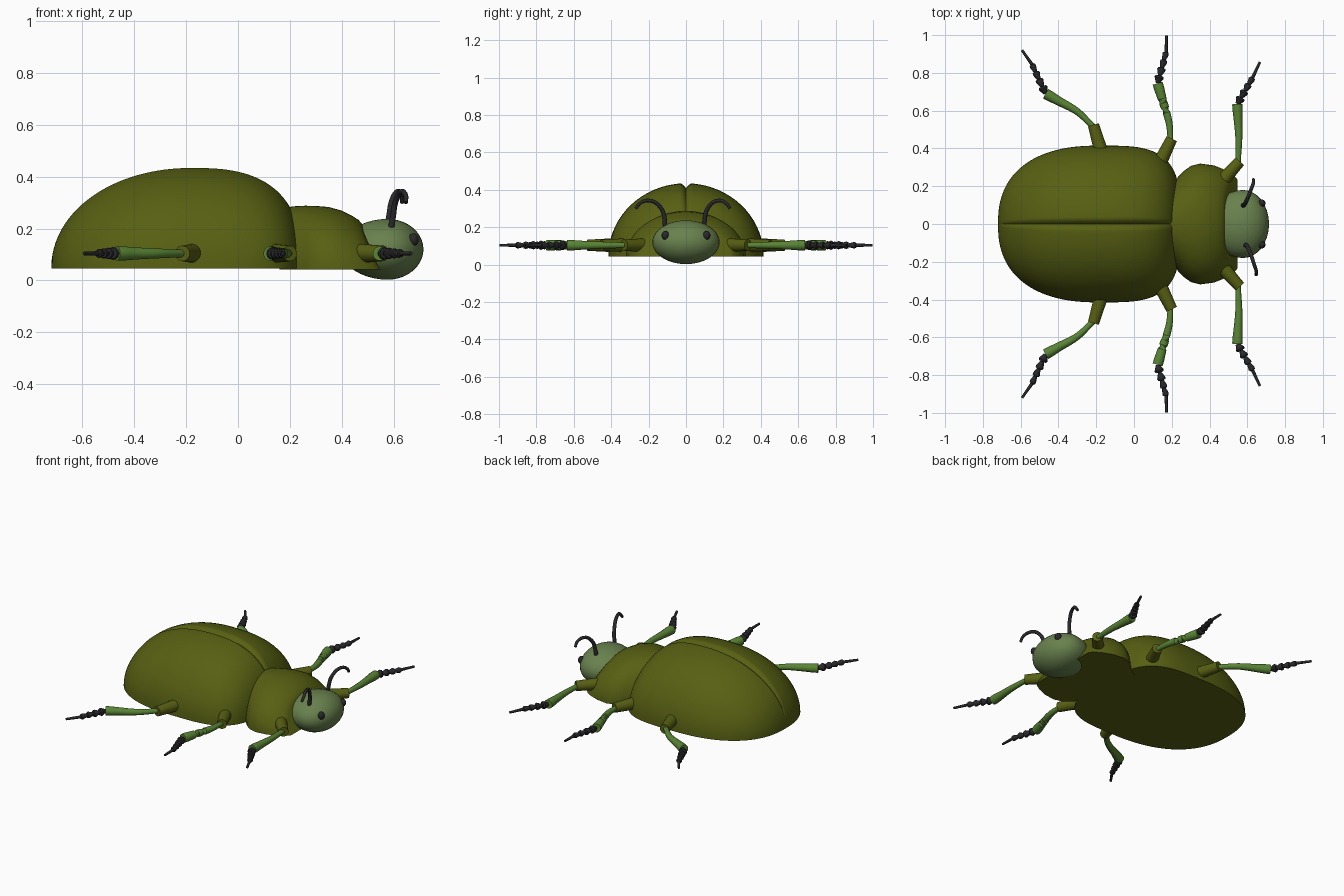
import bpy, bmesh, math
from mathutils import Vector

if "Cube" in bpy.data.objects:
    bpy.data.objects.remove(bpy.data.objects["Cube"])


def material(name, rgb):
    m = bpy.data.materials.new(name)
    m.diffuse_color = (*rgb, 1)
    m.use_nodes = True
    m.node_tree.nodes["Principled BSDF"].inputs["Base Color"].default_value = m.diffuse_color
    return m


OLIVE = material("olive shell", (0.095, 0.115, 0.006))
HEAD = material("sage head", (0.14, 0.22, 0.075))
GREEN = material("leaf green", (0.10, 0.23, 0.035))
BLACK = material("charcoal", (0.022, 0.022, 0.025))


def finish(bm, name, mat, angle=40):
    bmesh.ops.remove_doubles(bm, verts=bm.verts[:], dist=1e-5)
    bmesh.ops.recalc_face_normals(bm, faces=bm.faces[:])
    me = bpy.data.meshes.new(name)
    bm.to_mesh(me)
    bm.free()
    me.materials.append(mat)
    ob = bpy.data.objects.new(name, me)
    bpy.context.collection.objects.link(ob)
    bpy.ops.object.select_all(action='DESELECT')
    ob.select_set(True)
    bpy.context.view_layer.objects.active = ob
    bpy.ops.object.shade_smooth_by_angle(angle=math.radians(angle))
    return ob


def loft(name, rings, mat, angle=40):
    """Skin closed rings of points and cap both ends."""
    bm = bmesh.new()
    vr = [[bm.verts.new(p) for p in r] for r in rings]
    n = len(vr[0])
    for a, b in zip(vr, vr[1:]):
        for i in range(n):
            j = (i + 1) % n
            bm.faces.new((a[i], a[j], b[j], b[i]))
    bm.faces.new(vr[0])
    bm.faces.new(vr[-1])
    return finish(bm, name, mat, angle)


def tube(name, pts, radii, mat, sides=14):
    pts = [Vector(p) for p in pts]
    rings = []
    for i, (p, r) in enumerate(zip(pts, radii)):
        d = (pts[min(i + 1, len(pts) - 1)] - pts[max(i - 1, 0)]).normalized()
        ref = Vector((1, 0, 0)) if abs(d.z) > 0.5 or abs(d.x) < 0.3 else Vector((0, 0, 1))
        if name.endswith("antenna"):
            ref = Vector((1, 0, 0))
        u = d.cross(ref).normalized()
        v = d.cross(u)
        rings.append([p + r * (u * math.cos(k * math.tau / sides) + v * math.sin(k * math.tau / sides))
                      for k in range(sides)])
    return loft(name, rings, mat)


def ellipsoid(name, center, scale, mat, back=1.0):
    bm = bmesh.new()
    bmesh.ops.create_uvsphere(bm, u_segments=32, v_segments=20, radius=1)
    for v in bm.verts:
        sx = scale[0] * (back if v.co.x < 0 else 1)
        v.co = Vector((center[0] + v.co.x * sx, center[1] + v.co.y * scale[1], center[2] + v.co.z * scale[2]))
    return finish(bm, name, mat, 60)


def smooth_path(pts, steps=5):
    """Catmull-Rom through the points."""
    p = [Vector(q) for q in pts]
    p = [2 * p[0] - p[1]] + p + [2 * p[-1] - p[-2]]
    out = []
    for i in range(1, len(p) - 2):
        a, b, c, d = p[i - 1:i + 3]
        for s in range(steps):
            t = s / steps
            out.append(0.5 * (2 * b + (c - a) * t + (2 * a - 5 * b + 4 * c - d) * t * t
                              + (3 * b - a - 3 * c + d) * t ** 3))
    return out + [p[-2]]


FLOOR = 0.045


def superellipse(u, n):
    return max(0.0, 1 - abs(u) ** n) ** (1 / n)


# Wing cases: half dome with a seam groove along the middle
angles = [i * 5 for i in range(17)] + [83, 85, 86.5, 88, 89, 90]
angles += [180 - a for a in reversed(angles[:-1])]
rings = []
for i in range(1, 64):
    s = math.sin(math.radians(-90 + 180 * i / 64))
    if s < 0:
        x, w, h = -0.18 + 0.54 * s, 0.415 * superellipse(s, 2.4), 0.39 * superellipse(s, 2.05)
    else:
        x, w, h = -0.18 + 0.426 * s, 0.415 * superellipse(s, 3.5), 0.39 * superellipse(s, 2.7)
    ring = []
    for a in angles:
        c, sn = math.cos(math.radians(a)), math.sin(math.radians(a))
        groove = 0.026 * max(0, 1 - abs(c) / 0.07) ** 1.5 * h / 0.39
        ring.append((x, w * c, FLOOR + h * sn - groove))
    rings.append(ring)
loft("wing_cases", rings, OLIVE)

# Thorax shield: arched, its lower front corners reach forward past the head
stations = [(.16, .20, .235), (.22, .235, .243), (.26, .278, .245), (.30, .307, .244), (.35, .32, .24),
            (.40, .31, .226), (.44, .285, .206), (.465, .26, .19), (.478, .235, .175)]
rings = []
for x, w, h in stations:
    k = max(0, (x - 0.36) / 0.118) * 0.07
    rings.append([(x + k * (1 - math.sin(math.radians(a))) ** 1.5, w * math.cos(math.radians(a)),
                   FLOOR - 0.002 + h * math.sin(math.radians(a))) for a in range(0, 181, 6)])
loft("thorax_shield", rings, OLIVE)

# Head and eyes
ellipsoid("head", (0.577, 0, 0.12), (0.138, 0.18, 0.117), HEAD, back=1.3)
for side, sg in (("left", 1), ("right", -1)):
    ellipsoid(side + "_eye", (0.676, sg * 0.11, 0.157), (0.02, 0.02, 0.024), BLACK)

# Antennae: curl up, out and over
for side, sg, k, dx in (("left", 1, 0.9, 0), ("right", -1, 1.03, 0.015)):
    path = [(.575, .108, .20), (.583, .112, .25), (.59, .125, .295), (.605, .16, .333),
            (.62, .205, .343), (.632, .24, .327), (.632, .262, .30)]
    path = smooth_path([(x + dx, sg * y * k, z) for x, y, z in path])
    tube(side + "_antenna", path, [0.0125 - 0.004 * i / (len(path) - 1) for i in range(len(path))], BLACK, 10)

# Legs: hip end, knee, shin bend, ankle, foot end, claw tip (x, y)
LEGS = {
    "front": [(.46, .22), (.56, .332), (.555, .45), (.547, .635), (.628, .775), (.667, .858)],
    "middle": [(.13, .31), (.20, .452), (.185, .54), (.125, .745), (.17, .91), (.172, .998)],
    "rear": [(-.17, .37), (-.215, .525), (-.30, .595), (-.468, .69), (-.54, .845), (-.593, .92)],
}
LEG_Z = 0.104
for name, pts in LEGS.items():
    for side, sg in (("left", 1), ("right", -1)):
        hip, knee, bend, ankle, foot, claw = [Vector((x, sg * y, LEG_Z)) for x, y in pts]
        label = name + "_" + side
        tube(label + "_thigh", [hip, knee], [0.038, 0.03], OLIVE, 18)
        shin = smooth_path([knee + (hip - knee) * 0.1, bend, bend.lerp(ankle, 0.6), ankle])
        n = len(shin) - 1
        tube(label + "_shin", shin, [0.015 + 0.013 * min(1, i / n * 1.15) ** 1.3 for i in range(n + 1)], GREEN)
        # Foot: four flared segments ending in a thin claw
        path, radii = [], []
        for i in range(4):
            wide = 0.025 - 0.0025 * i
            for t, r in ((0.0, 0.010), (0.72, wide), (0.95, wide * 0.85)):
                path.append(ankle.lerp(foot, (i + t) / 4))
                radii.append(r)
        path += [foot, foot.lerp(claw, 0.5), claw]
        radii += [0.009, 0.008, 0.007]
        tube(label + "_foot", path, radii, BLACK, 12)
